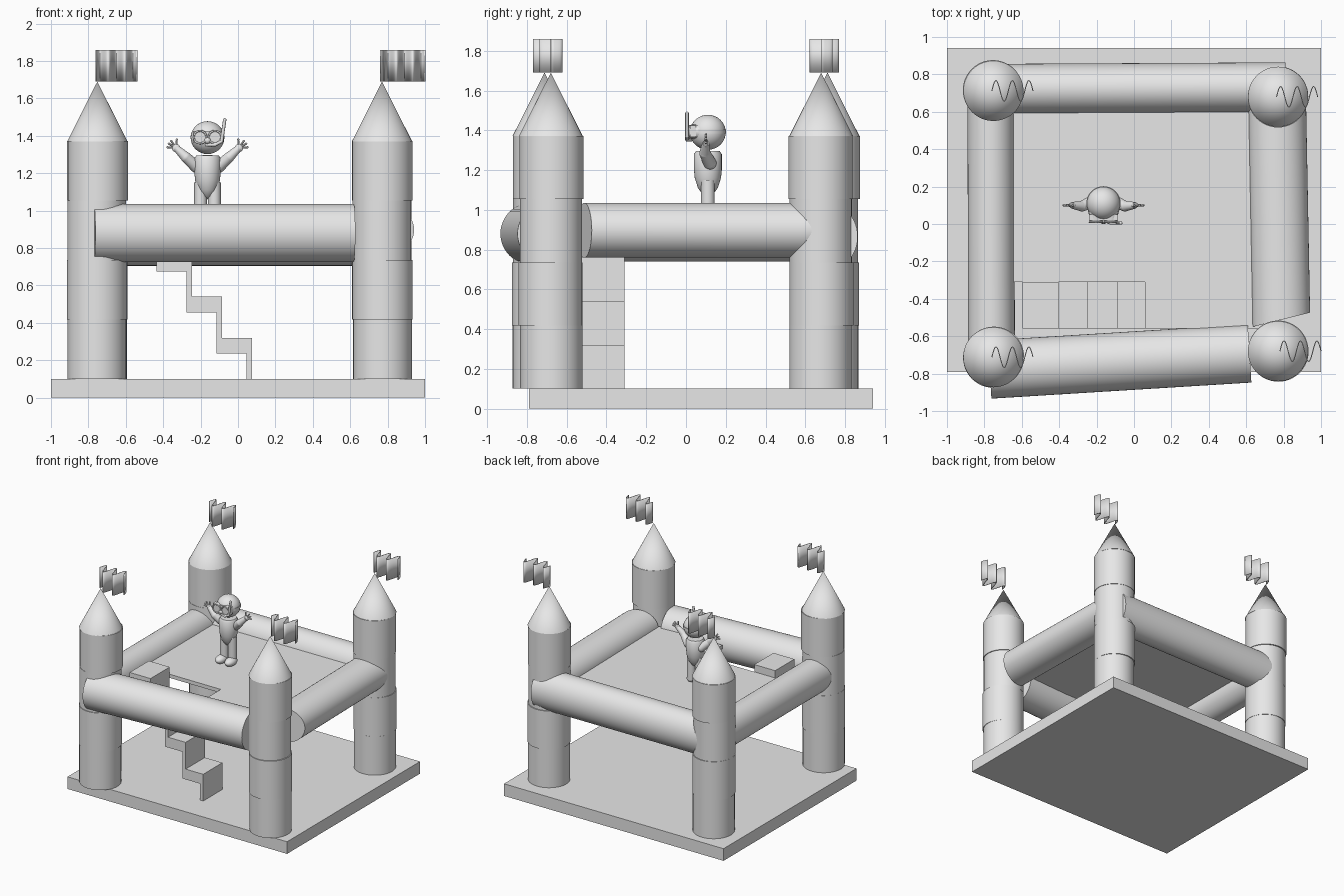
import bpy, bmesh, math, random
from mathutils import Vector, Matrix

random.seed(4)
cube = bpy.data.objects.get("Cube")
if cube:
    bpy.data.objects.remove(cube, do_unlink=True)

grey = bpy.data.materials.new("plain grey")
grey.use_nodes = True
GREY = (0.8, 0.8, 0.8, 1)
grey.diffuse_color = GREY
grey.node_tree.nodes["Principled BSDF"].inputs["Base Color"].default_value = GREY


def finish(name, bm, smooth=True):
    bmesh.ops.recalc_face_normals(bm, faces=bm.faces)
    mesh = bpy.data.meshes.new(name)
    bm.to_mesh(mesh)
    bm.free()
    mesh.materials.append(grey)
    ob = bpy.data.objects.new(name, mesh)
    bpy.context.collection.objects.link(ob)
    if smooth:
        bpy.ops.object.select_all(action="DESELECT")
        ob.select_set(True)
        bpy.context.view_layer.objects.active = ob
        bpy.ops.object.shade_smooth_by_angle(angle=math.radians(40))
    return ob


def add_box(bm, lo, hi):
    lo, hi = Vector(lo), Vector(hi)
    mat = Matrix.Translation((lo + hi) / 2) @ Matrix.Diagonal((hi - lo).to_4d())
    bmesh.ops.create_cube(bm, size=1, matrix=mat)


def add_rod(bm, a, b, r1, r2=None, sides=24):
    """Tapered cylinder between two points."""
    a, b = Vector(a), Vector(b)
    turn = (b - a).to_track_quat("Z", "Y").to_matrix().to_4x4()
    bmesh.ops.create_cone(bm, cap_ends=True, segments=sides, radius1=r1,
                          radius2=r1 if r2 is None else r2, depth=(b - a).length,
                          matrix=Matrix.Translation((a + b) / 2) @ turn)


def add_ball(bm, centre, radii):
    mat = Matrix.Translation(centre) @ Matrix.Diagonal((*radii, 1))
    bmesh.ops.create_uvsphere(bm, u_segments=32, v_segments=16, radius=1, matrix=mat)


def tube(name, points, radius, cyclic=False):
    """Round tube along a path, turned into a mesh."""
    bm = bmesh.new()
    ends = points[1:] + points[:1] if cyclic else points[1:]
    for a, b in zip(points, ends):
        add_rod(bm, a, b, radius, sides=12)
        add_ball(bm, b, [radius] * 3)
    return finish(name, bm)


# Base slab
bm = bmesh.new()
add_box(bm, (-1, -0.79, 0), (1, 0.94, 0.1))
finish("base", bm, False)

# Raised floor with an opening for the stairs
bm = bmesh.new()
add_box(bm, (-0.7, -0.31, 0.89), (0.7, 0.65, 0.92))
add_box(bm, (0.06, -0.56, 0.89), (0.7, -0.31, 0.92))
finish("floor", bm, False)

# Stairs: a riser and a tread repeated
bm = bmesh.new()
for i in range(4):
    x, top = 0.075 - i * 0.16, 0.32 + i * 0.22
    add_box(bm, (x - 0.03, -0.56, top - 0.22), (x, -0.31, top))
    add_box(bm, (x - 0.19, -0.56, top - 0.085), (x, -0.31, top))
finish("stairs", bm, False)

# Corner towers with stacked segments, cone roof and wavy flag
RADIUS, SEG = 0.157, 0.318
for side, x in (("right", -0.752), ("left", 0.77)):
    for end, y in (("front", -1), ("back", 1)):
        y *= 0.712 if side == "right" else 0.68
        bm = bmesh.new()
        for i in range(4):
            dx, dy = (random.uniform(-0.004, 0.004) for _ in "xy")
            z = 0.1 + i * SEG
            add_rod(bm, (x + dx, y + dy, z), (x + dx, y + dy, z + SEG),
                    RADIUS + 0.004 * (i % 2), sides=48)
        finish(f"{end}_{side}_tower", bm)
        bm = bmesh.new()
        add_rod(bm, (x, y, 1.37), (x, y, 1.69), 0.161, 0, 48)
        finish(f"{end}_{side}_roof", bm)

        bm = bmesh.new()
        steps, length = 50, 0.22
        start = x + (0.01 if (side, end) == ("left", "front") else -0.008)
        rows = []
        for i in range(steps + 1):
            t = i / steps
            wave = 0.055 * math.sin(t * 5 * math.pi) if t > 0 else 0
            rows.append([bm.verts.new((start + length * t, y + wave, z))
                         for z in (1.69, 1.86)])
        for a, b in zip(rows, rows[1:]):
            bm.faces.new((a[0], b[0], b[1], a[1]))
        flag = finish(f"{end}_{side}_flag", bm)
        thick = flag.modifiers.new("thickness", "SOLIDIFY")
        thick.thickness, thick.offset = 0.005, 0


# Inflated side rails, slightly crooked, with optional slanted ends
def rail(name, a, b, wide, tall, slant=0):
    a, b = Vector(a), Vector(b)
    along = (b - a).normalized()
    across = along.cross((0, 0, 1)).normalized()
    bm = bmesh.new()
    add_rod(bm, (0, 0, 0), (0, 0, 1), 1, sides=48)
    for v in bm.verts:
        u, w, t = v.co
        u = u if name else 0
        v.co = a.lerp(b, t) + across * u * wide + Vector((0, 0, w * tall)) + along * u * slant
    finish(name, bm)


rail("front_rail", (-0.772, -0.778, 0.88), (0.618, -0.692, 0.88), 0.156, 0.156)
rail("back_rail", (-0.73, 0.72, 0.865), (0.81, 0.728, 0.865), 0.136, 0.16)
rail("right_rail", (-0.762, -0.66, 0.88), (-0.765, 0.66, 0.88), 0.125, 0.14)
rail("left_rail", (0.787, -0.512, 0.897), (0.765, 0.65, 0.897), 0.155, 0.138, 0.035)

# Child standing on the floor, arms raised
CX, CY = -0.163, 0.11
bm = bmesh.new()
add_ball(bm, (CX, CY, 1.39), (0.09, 0.09, 0.088))
finish("head", bm)

bm = bmesh.new()
profile = [(0.0, 1.06), (0.025, 1.075), (0.05, 1.11), (0.066, 1.16), (0.07, 1.2),
           (0.07, 1.28), (0.06, 1.295), (0.0, 1.297)]
verts = [bm.verts.new((CX + r, CY, z)) for r, z in profile]
edges = [bm.edges.new(pair) for pair in zip(verts, verts[1:])]
bmesh.ops.spin(bm, geom=verts + edges, cent=(CX, CY, 0), axis=(0, 0, 1),
               angle=math.tau, steps=32)
bmesh.ops.remove_doubles(bm, verts=bm.verts, dist=0.0005)
finish("torso", bm)

for side, s in (("right", -1), ("left", 1)):
    bm = bmesh.new()
    add_rod(bm, (CX + s * 0.037, CY, 0.95), (CX + s * 0.037, CY, 1.15), 0.034)
    finish(f"{side}_leg", bm)

    bm = bmesh.new()
    add_ball(bm, (CX + s * 0.043, CY - 0.03, 0.952), (0.04, 0.062, 0.033))
    finish(f"{side}_foot", bm)

    shoulder = Vector((CX + s * 0.06, CY + 0.01, 1.235))
    elbow = Vector((CX + s * 0.115, CY - 0.015, 1.285))
    wrist = Vector((CX + s * 0.168, CY - 0.01, 1.335))
    bm = bmesh.new()
    add_ball(bm, shoulder, [0.033] * 3)
    add_rod(bm, shoulder, elbow, 0.033, 0.028)
    add_ball(bm, elbow, [0.028] * 3)
    add_rod(bm, elbow, wrist, 0.028, 0.018)
    finish(f"{side}_arm", bm)

    bm = bmesh.new()
    add_ball(bm, wrist, (0.022, 0.012, 0.022))
    for degrees in (5, 30, 55, 95):
        ang = math.radians(degrees)
        tip = wrist + Vector((s * math.cos(ang), 0, math.sin(ang))) * 0.045
        add_rod(bm, wrist, tip, 0.007, 0.005, 8)
        add_ball(bm, tip, [0.006] * 3)
    finish(f"{side}_hand", bm)

    # Diving mask lens with a round rim
    lens = Vector((CX + s * 0.04, CY - 0.1, 1.393))
    bm = bmesh.new()
    add_rod(bm, lens, lens + Vector((0, 0.06, 0)), 0.033, 0.04)
    finish(f"{side}_lens", bm)
    ring = [lens + Vector((math.cos(k * math.tau / 20), 0, math.sin(k * math.tau / 20))) * 0.034
            for k in range(20)]
    tube(f"{side}_lens_rim", ring, 0.005, True)

# Mask body, nose and strap
bm = bmesh.new()
add_box(bm, (CX - 0.078, CY - 0.09, 1.365), (CX + 0.078, CY - 0.06, 1.425))
finish("mask_body", bm, False)
bm = bmesh.new()
add_ball(bm, (CX, CY - 0.095, 1.375), (0.018, 0.016, 0.018))
finish("mask_nose", bm)
bm = bmesh.new()
add_rod(bm, (CX, CY, 1.383), (CX, CY, 1.403), 0.092, sides=40)
finish("mask_strap", bm)

# Snorkel
SY = CY - 0.105
tube("snorkel", [Vector((CX - 0.01, SY + 0.02, 1.352)), Vector((CX + 0.04, SY, 1.352)),
                 Vector((CX + 0.075, SY, 1.37)), Vector((CX + 0.092, SY, 1.485))], 0.009)
